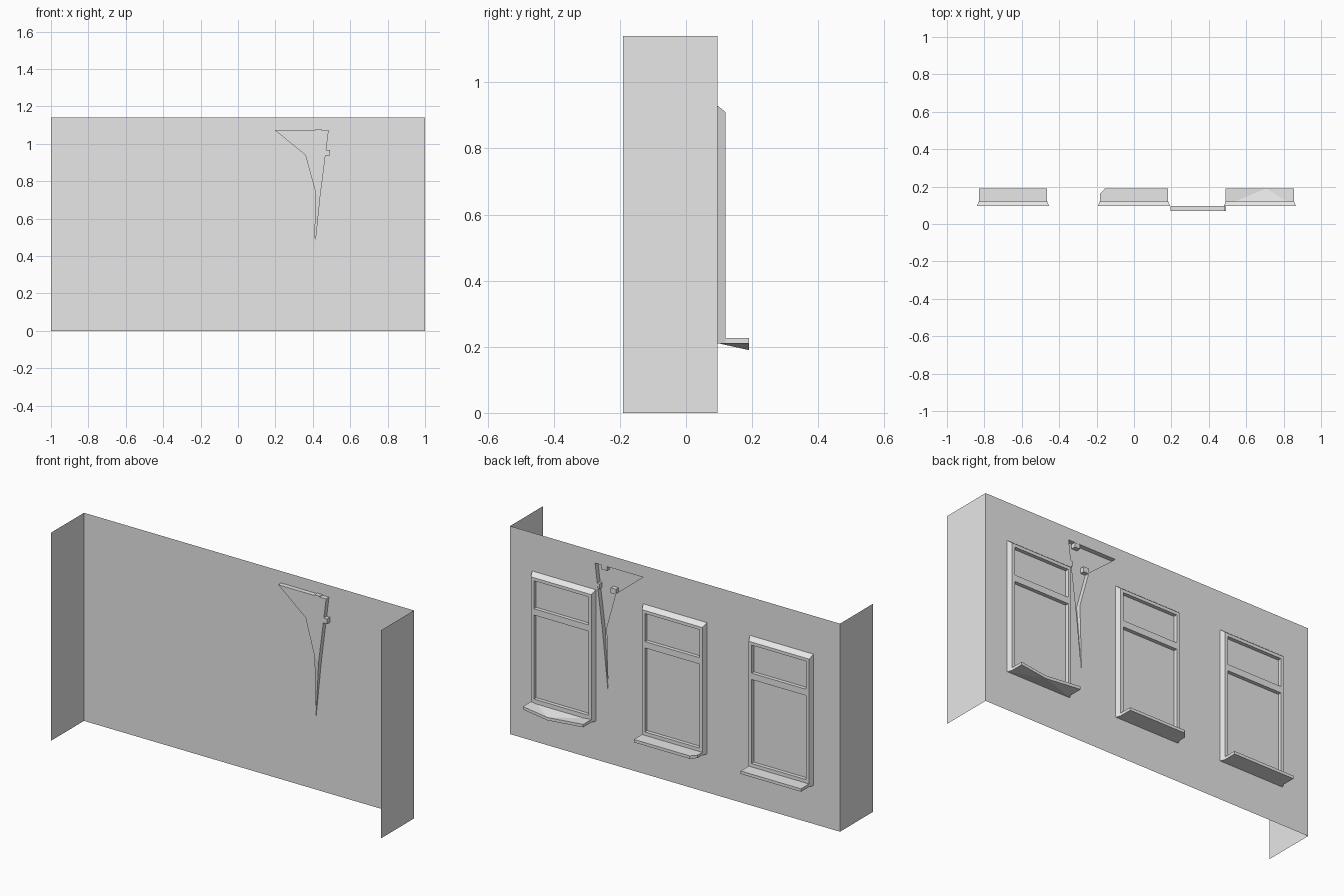
import bpy
import bmesh

cube = bpy.data.objects.get("Cube")
if cube:
    bpy.data.objects.remove(cube, do_unlink=True)

grey = bpy.data.materials.new("plain_grey")
grey.use_nodes = True
grey.diffuse_color = (0.8, 0.8, 0.8, 1)
grey.node_tree.nodes["Principled BSDF"].inputs["Base Color"].default_value = (0.8, 0.8, 0.8, 1)

WALL_Y, FRONT_Y, HEIGHT = 0.095, 0.12, 1.14


def finish(name, bm):
    mesh = bpy.data.meshes.new(name)
    bm.to_mesh(mesh)
    bm.free()
    mesh.materials.append(grey)
    obj = bpy.data.objects.new(name, mesh)
    bpy.context.collection.objects.link(obj)
    return obj


def ring(bm, points, y):
    """Vertices of an x,z outline placed at depth y."""
    return [bm.verts.new((x, y, z)) for x, z in points]


def rect(x0, x1, z0, z1):
    return [(x0, z0), (x1, z0), (x1, z1), (x0, z1)]


def bridge(bm, a, b, skip=()):
    for i in range(len(a)):
        if i not in skip:
            j = (i + 1) % len(a)
            bm.faces.new((a[i], a[j], b[j], b[i]))


def fill_with_holes(bm, loops):
    """Fill the flat area between an outer loop and the loops inside it."""
    edges = []
    for loop in loops:
        for i, v in enumerate(loop):
            w = loop[(i + 1) % len(loop)]
            edges.append(bm.edges.get((v, w)) or bm.edges.new((v, w)))
    bmesh.ops.triangle_fill(bm, use_beauty=True, use_dissolve=False,
                            edges=edges, normal=(0, 1, 0))


# Wall sheet with a broken patch, pushed back into the room
bm = bmesh.new()
outer = ring(bm, rect(-1, 1, 0, HEIGHT), WALL_Y)
broken = [(0.195, 1.075), (0.485, 1.075), (0.44, 0.72),
          (0.405, 0.38), (0.415, 0.74), (0.36, 0.94)]
hole = ring(bm, broken, WALL_Y)
fill_with_holes(bm, [outer, hole])
a, b, c, tip, e, f = hole
a2, b2, c2, e2, f2 = ring(bm, broken[:3] + broken[4:], 0.07)
bm.faces.new((a2, b2, c2, e2, f2))
for p, q, q2, p2 in ((a, b, b2, a2), (b, c, c2, b2), (e, f, f2, e2), (f, a, a2, f2)):
    bm.faces.new((p, q, q2, p2))
# Crack running down from the patch to a point
for tri in ((c, tip, c2), (tip, e, e2), (c2, tip, e2)):
    bm.faces.new(tri)
# Short return walls at both ends
for x in (-1, 1):
    bm.faces.new([bm.verts.new((x, y, z)) for y, z in
                  ((-0.19, 0), (WALL_Y, 0), (WALL_Y, HEIGHT), (-0.19, HEIGHT))])
finish("wall", bm)

# Loose brick ends around the broken patch
for i, (x, z) in enumerate(((0.475, 0.953), (0.375, 0.95), (0.43, 1.065))):
    bm = bmesh.new()
    box = rect(x - 0.016, x + 0.016, z - 0.014, z + 0.014)
    back, front = ring(bm, box, 0.07), ring(bm, box, 0.094)
    bridge(bm, back, front)
    bm.faces.new(front)
    bm.faces.new(back)
    bmesh.ops.recalc_face_normals(bm, faces=bm.faces)
    finish("brick_end_%d" % (i + 1), bm)


def window(name, x):
    bm = bmesh.new()
    base = ring(bm, rect(x - 0.193, x + 0.193, 0.21, 0.93), WALL_Y)
    front = ring(bm, rect(x - 0.183, x + 0.183, 0.21, 0.91), FRONT_Y)
    bridge(bm, base, front)
    openings = []
    # Two panes separated by a transom
    for z0, z1 in ((0.245, 0.705), (0.74, 0.893)):
        outline = rect(x - 0.165, x + 0.165, z0, z1)
        edge, glass = ring(bm, outline, FRONT_Y), ring(bm, outline, 0.1)
        bridge(bm, edge, glass)
        bm.faces.new(glass)
        openings.append(edge)
    fill_with_holes(bm, [front] + openings)
    bmesh.ops.recalc_face_normals(bm, faces=bm.faces)
    finish(name, bm)


def sill(name, outline, sag_at=None):
    bm = bmesh.new()
    low = [bm.verts.new((x, y, 0.21)) for x, y in outline]
    high = [bm.verts.new((x, y, 0.226)) for x, y in outline]
    bridge(bm, low, high)
    caps = [bm.faces.new(low), bm.faces.new(high)]
    bmesh.ops.recalc_face_normals(bm, faces=bm.faces)
    bmesh.ops.triangulate(bm, faces=caps)
    if sag_at is not None:
        low[sag_at].co.z -= 0.02
        high[sag_at].co.z -= 0.02
    finish(name, bm)


def sill_outline(x, front):
    return [(x - 0.183, 0.1), (x + 0.183, 0.1), (x + 0.183, 0.19)] + front


# Three windows, one sill intact, one chipped and one sagging
RIGHT, MIDDLE, LEFT = -0.647, 0.0, 0.673
for side, x in (("right", RIGHT), ("middle", MIDDLE), ("left", LEFT)):
    window(side + "_window", x)
sill("right_sill", sill_outline(RIGHT, [(RIGHT - 0.183, 0.19)]))
sill("middle_sill", sill_outline(MIDDLE, [(-0.155, 0.19), (-0.183, 0.16)]))
sill("left_sill", sill_outline(LEFT, [(0.706, 0.19), (LEFT - 0.183, 0.19)]), sag_at=3)
